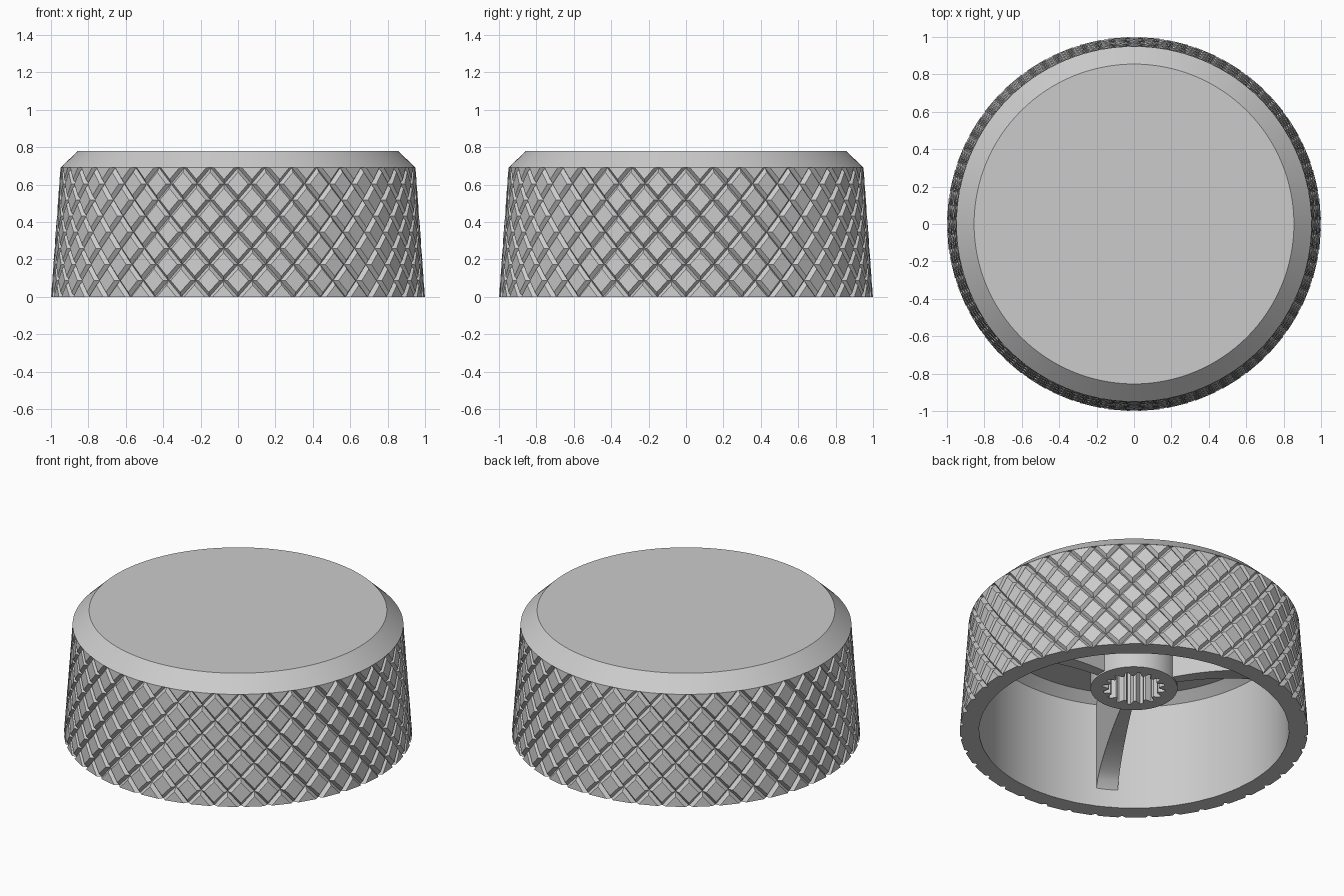
import bpy, bmesh
from math import sin, cos, pi, radians, sqrt

cube = bpy.data.objects.get("Cube")
if cube:
    bpy.data.objects.remove(cube)

GRIP_TOP = 0.69      # height of the knurled band
ROWS, COLS = 4, 40   # diamonds up and around
GROOVE = 0.021       # groove depth
WALL = 0.89          # cavity radius
CEILING = 0.72
HUB_Z = 0.28         # underside of the hub

grey = bpy.data.materials.new("grey plastic")
grey.use_nodes = True
colour = (0.6, 0.6, 0.6, 1)
grey.diffuse_color = colour
grey.node_tree.nodes["Principled BSDF"].inputs["Base Color"].default_value = colour


def finish(name, bm, smooth=True):
    bmesh.ops.recalc_face_normals(bm, faces=bm.faces)
    mesh = bpy.data.meshes.new(name)
    bm.to_mesh(mesh)
    bm.free()
    mesh.materials.append(grey)
    ob = bpy.data.objects.new(name, mesh)
    bpy.context.collection.objects.link(ob)
    if smooth:
        bpy.ops.object.select_all(action='DESELECT')
        bpy.context.view_layer.objects.active = ob
        ob.select_set(True)
        bpy.ops.object.shade_smooth_by_angle(angle=radians(25))
    return ob


def lathe(bm, profile, segments):
    """Revolve (radius, z) points; a radius may be a function of the segment."""
    rings = []
    for r, z in profile:
        if r == 0:
            rings.append([bm.verts.new((0, 0, z))] * segments)
            continue
        ring = []
        for i in range(segments):
            a = 2 * pi * i / segments
            rad = r(i) if callable(r) else r
            ring.append(bm.verts.new((rad * cos(a), rad * sin(a), z)))
        rings.append(ring)
    for low, high in zip(rings, rings[1:]):
        for i in range(segments):
            j = (i + 1) % segments
            corners = [low[i], low[j], high[j], high[i]]
            bm.faces.new(list(dict.fromkeys(corners)))


# Chamfered cap
bm = bmesh.new()
lathe(bm, [(0, 0.78), (0.855, 0.78), (0.95, GRIP_TOP), (0.90, GRIP_TOP)], 128)
finish("cap", bm)

# Inner cavity wall and ceiling
bm = bmesh.new()
lathe(bm, [(WALL, 0), (WALL, 0.67), (0.83, CEILING), (0, CEILING)], 128)
finish("cavity", bm)

# Knurled grip: raised diamonds laid out flat, trimmed, then wrapped round the cone
bm = bmesh.new()
pitch = 2 * pi / COLS
half_w, half_h = pitch / 2, GRIP_TOP / ROWS / 2
for row in range(2 * ROWS + 1):
    for col in range(COLS):
        a = (col + 0.5 * (row % 2 == 0)) * pitch
        z = row * half_h
        spots = [(half_w, 0), (0, half_h), (-half_w, 0), (0, -half_h)]
        outer = [bm.verts.new((a + u, GROOVE, z + v)) for u, v in spots]
        inner = [bm.verts.new((a + 0.72 * u, 0, z + 0.72 * v)) for u, v in spots]
        bm.faces.new(inner)
        for k in range(4):
            n = (k + 1) % 4
            bm.faces.new([outer[k], outer[n], inner[n], inner[k]])
for height, side in ((0, -1), (GRIP_TOP, 1)):
    bmesh.ops.bisect_plane(bm, geom=bm.verts[:] + bm.edges[:] + bm.faces[:], dist=1e-5,
                           plane_co=(0, 0, height), plane_no=(0, 0, side), clear_outer=True)
for v in bm.verts:
    a, depth, z = v.co
    r = 1 - 0.05 * z / GRIP_TOP - depth
    v.co = (r * cos(a), r * sin(a), z)
bmesh.ops.remove_doubles(bm, verts=bm.verts, dist=1e-4)
# Flat bottom rim, from the notched edge in to the cavity
rim = [e for e in bm.edges if e.is_boundary and all(abs(v.co.z) < 1e-4 for v in e.verts)]
made = bmesh.ops.extrude_edge_only(bm, edges=rim)
for v in made["geom"]:
    if isinstance(v, bmesh.types.BMVert):
        v.co *= WALL / v.co.length
finish("knurled_grip", bm, smooth=False)


# Straight hub with a splined socket
def spline(i):
    return 0.145 if i % 4 < 2 else 0.18


bm = bmesh.new()
lathe(bm, [(0.25, CEILING), (0.25, HUB_Z), (spline, HUB_Z), (spline, 0.62), (0, 0.62)], 64)
finish("splined_hub", bm)

# Three arched ribs joining the hub to the wall
STEPS = 16
for n in range(3):
    bm = bmesh.new()
    ang = 2 * pi * n / 3
    previous = None
    for i in range(STEPS + 1):
        s = i / STEPS
        r = 0.20 + 0.70 * s
        low = HUB_Z + 0.01 - 0.20 * (1 - sqrt(1 - min(s, 0.998) ** 2))
        w = 0.03 + 0.033 * s
        section = []
        for side, z in ((-w, low), (w, low), (w, CEILING + 0.01), (-w, CEILING + 0.01)):
            section.append(bm.verts.new((r * cos(ang) - side * sin(ang),
                                         r * sin(ang) + side * cos(ang), z)))
        if previous:
            for k in range(4):
                m = (k + 1) % 4
                bm.faces.new([previous[k], previous[m], section[m], section[k]])
        else:
            bm.faces.new(section)
        previous = section
    bm.faces.new(previous)
    finish(f"rib_{n + 1}", bm)
